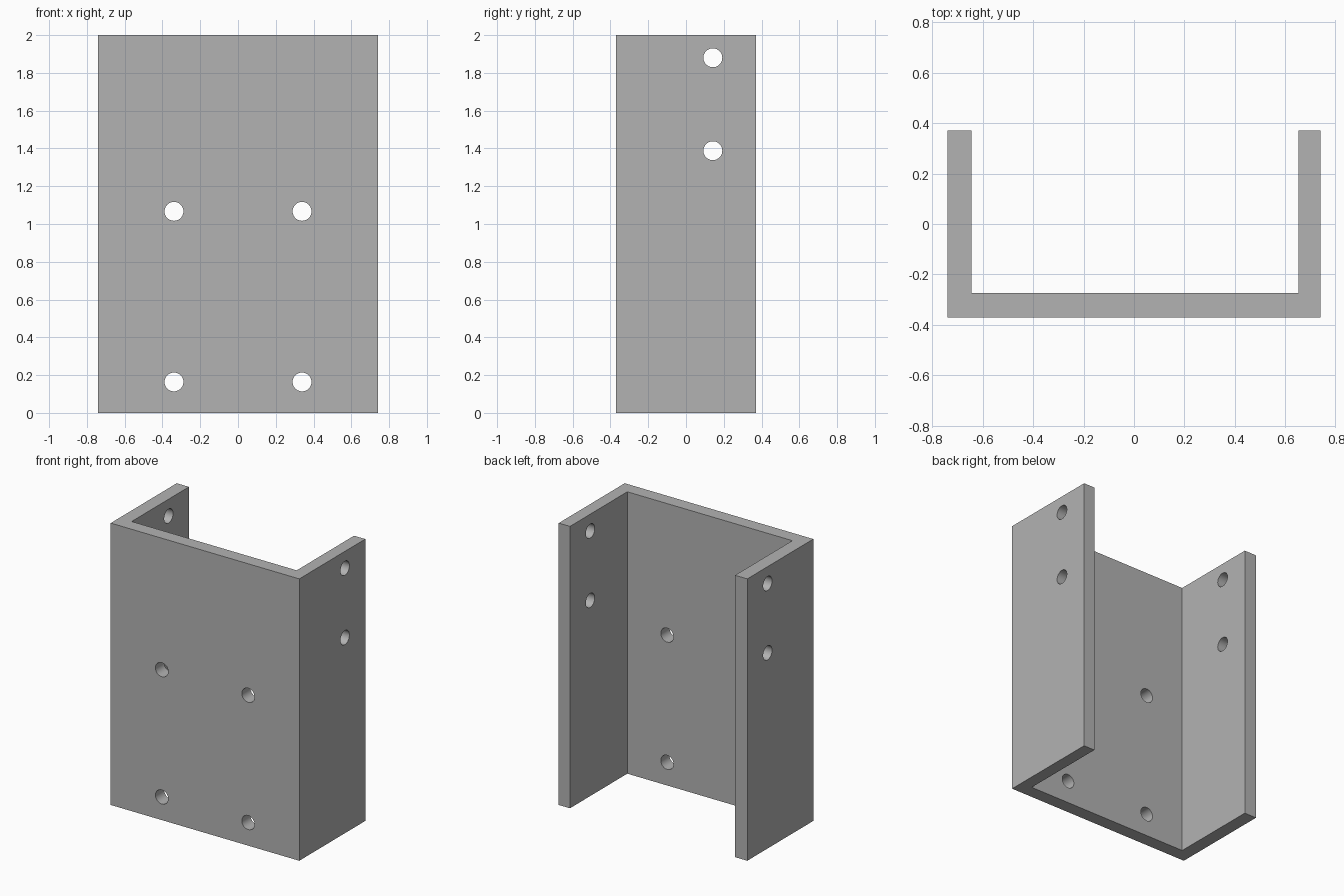
import bpy, bmesh
from math import pi
from mathutils import Matrix, Vector

default = bpy.data.objects.get("Cube")
if default:
    bpy.data.objects.remove(default, do_unlink=True)

grey = bpy.data.materials.new("plain grey")
grey.use_nodes = True
colour = (0.45, 0.45, 0.45, 1)
grey.diffuse_color = colour
grey.node_tree.nodes["Principled BSDF"].inputs["Base Color"].default_value = colour


def make_object(name, bm):
    bmesh.ops.recalc_face_normals(bm, faces=bm.faces)
    mesh = bpy.data.meshes.new(name)
    bm.to_mesh(mesh)
    bm.free()
    mesh.materials.append(grey)
    obj = bpy.data.objects.new(name, mesh)
    bpy.context.collection.objects.link(obj)
    return obj


# U-shaped channel, extruded upwards from its floor outline
W, D, H = 0.74, 0.37, 2.0
LEFT, RIGHT, BACK = 0.652, -0.644, -0.273
outline = [(-W, -D), (W, -D), (W, D), (LEFT, D),
           (LEFT, BACK), (RIGHT, BACK), (RIGHT, D), (-W, D)]
bm = bmesh.new()
base = bm.faces.new([bm.verts.new((x, y, 0)) for x, y in outline])
top = bmesh.ops.extrude_face_region(bm, geom=[base])
bmesh.ops.translate(bm, vec=(0, 0, H),
                    verts=[g for g in top["geom"] if isinstance(g, bmesh.types.BMVert)])
bracket = make_object("channel_bracket", bm)

# Drills for the screw holes
bm = bmesh.new()


def drill(centre, axis, length):
    matrix = Matrix.Translation(centre) @ Matrix.Rotation(pi / 2, 4, axis)
    bmesh.ops.create_cone(bm, cap_ends=True, segments=40, radius1=0.05,
                          radius2=0.05, depth=length, matrix=matrix)


for z in (0.164, 1.067):        # web holes
    for x in (-0.339, 0.339):
        drill(Vector((x, -0.32, z)), 'X', 0.3)
for z in (1.388, 1.88):         # flange holes, through both sides
    drill(Vector((0, 0.142, z)), 'Y', 2)
drills = make_object("hole_drills", bm)
drills.hide_render = True

# Cut the holes, then discard the drills
cut = bracket.modifiers.new("holes", 'BOOLEAN')
cut.operation = 'DIFFERENCE'
cut.solver = 'EXACT'
cut.object = drills
bpy.ops.object.select_all(action='DESELECT')
bracket.select_set(True)
bpy.context.view_layer.objects.active = bracket
bpy.ops.object.modifier_apply(modifier=cut.name)
bpy.data.objects.remove(drills, do_unlink=True)
bpy.ops.object.shade_smooth_by_angle(angle=pi / 6)
